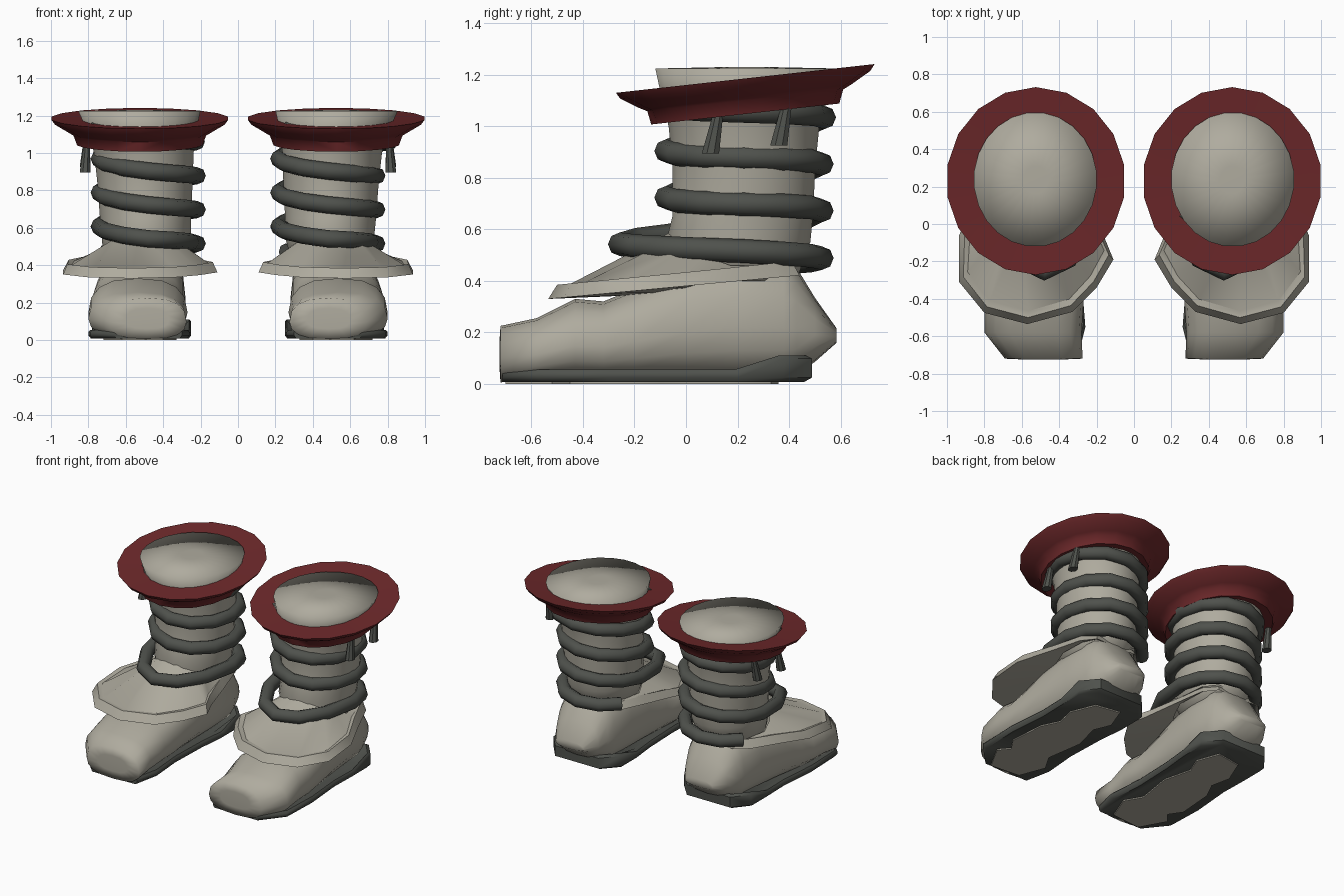
import bpy, bmesh, math
from mathutils import Vector

if "Cube" in bpy.data.objects:
    bpy.data.objects.remove(bpy.data.objects["Cube"])

def material(name, rgb):
    m = bpy.data.materials.new(name)
    m.diffuse_color = (*rgb, 1)
    m.use_nodes = True
    m.node_tree.nodes["Principled BSDF"].inputs["Base Color"].default_value = m.diffuse_color
    return m

LEATHER = material("pale leather", (0.43, 0.41, 0.345))
DARK = material("dark grey", (0.078, 0.083, 0.073))
RED = material("deep red", (0.155, 0.022, 0.024))

def loft(name, rings, mat, side=1, cap=(True, True), angle=40):
    """Skin a list of equal-length point rings; side = -1 mirrors in x."""
    bm = bmesh.new()
    vs = [[bm.verts.new((p[0] * side, p[1], p[2])) for p in r] for r in rings]
    n = len(vs[0])
    for a, b in zip(vs, vs[1:]):
        for i in range(n):
            j = (i + 1) % n
            bm.faces.new((a[i], a[j], b[j], b[i]))
    if cap[0]:
        bm.faces.new(vs[0][::-1])
    if cap[1]:
        bm.faces.new(vs[-1])
    bmesh.ops.recalc_face_normals(bm, faces=bm.faces)
    me = bpy.data.meshes.new(name)
    bm.to_mesh(me)
    bm.free()
    me.materials.append(mat)
    ob = bpy.data.objects.new(name, me)
    bpy.context.collection.objects.link(ob)
    bpy.ops.object.select_all(action='DESELECT')
    ob.select_set(True)
    bpy.context.view_layer.objects.active = ob
    bpy.ops.object.shade_smooth_by_angle(angle=math.radians(angle))
    return ob

def ellipse(cx, cy, rx, ry, zf, n=18):
    pts = []
    for i in range(n):
        t = math.tau * (i + 0.5) / n
        x, y = cx + rx * math.cos(t), cy + ry * math.sin(t)
        pts.append((x, y, zf(y)))
    return pts

def section(y, x0, x1, z0, z1, n=16):
    """Rounded foot section, widest below the middle."""
    pts = []
    for i in range(n):
        t = math.tau * i / n
        c, s = math.cos(t), math.sin(t)
        u = math.copysign(abs(c) ** 0.75, c)
        v = math.copysign(abs(s) ** 0.85, s)
        zm = z0 + (z1 - z0) * 0.42
        z = zm + v * ((z1 - zm) if v > 0 else (zm - z0))
        pts.append(((x0 + x1) / 2 + u * (x1 - x0) / 2, y, z))
    return pts

# y, x range, z range
FOOT = [(-0.724, 0.37, 0.60, 0.06, 0.17), (-0.72, 0.275, 0.69, 0.006, 0.225),
        (-0.58, 0.28, 0.80, 0.012, 0.255),
        (-0.43, 0.27, 0.80, 0.015, 0.33), (-0.32, 0.275, 0.795, 0.015, 0.32),
        (-0.20, 0.28, 0.785, 0.015, 0.37), (0.0, 0.28, 0.765, 0.015, 0.46),
        (0.2, 0.28, 0.745, 0.015, 0.50), (0.38, 0.29, 0.73, 0.02, 0.49),
        (0.43, 0.31, 0.71, 0.04, 0.45), (0.50, 0.34, 0.68, 0.085, 0.335),
        (0.585, 0.40, 0.62, 0.16, 0.215)]

# z, x range, y range; the last ring closes the top smoothly
LEG = [(0.40, 0.29, 0.72, -0.02, 0.43), (0.55, 0.25, 0.73, -0.08, 0.485),
       (0.65, 0.25, 0.74, -0.055, 0.495), (0.85, 0.24, 0.755, -0.055, 0.505),
       (1.0, 0.235, 0.772, -0.07, 0.52), (1.1, 0.225, 0.80, -0.095, 0.55),
       (1.224, 0.198, 0.857, -0.122, 0.597), (1.23, 0.46, 0.59, 0.16, 0.31)]

SOLE = [(0.30, -0.712), (0.66, -0.712), (0.79, -0.58), (0.80, -0.3), (0.775, 0.0),
        (0.78, 0.2), (0.78, 0.38), (0.69, 0.49), (0.35, 0.49), (0.25, 0.38),
        (0.25, 0.2), (0.27, 0.0), (0.28, -0.3), (0.26, -0.55)]

WEAR = [(0.40, -0.68), (0.62, -0.70), (0.72, -0.52), (0.66, -0.45), (0.72, -0.36),
        (0.70, -0.1), (0.64, 0.02), (0.67, 0.16), (0.60, 0.33), (0.42, 0.36),
        (0.36, 0.2), (0.41, 0.08), (0.36, -0.12), (0.40, -0.38), (0.33, -0.5)]

# apron rim outline, from the front round to the heel and back
RIM = [(0.57, -0.535), (0.80, -0.475), (0.935, -0.31), (0.935, -0.06), (0.84, 0.16),
       (0.76, 0.36), (0.68, 0.44), (0.35, 0.44), (0.27, 0.36), (0.21, 0.14),
       (0.155, -0.08), (0.11, -0.19), (0.20, -0.34), (0.33, -0.47)]

def apron_rings():
    """Sloping apron with a raised lip and a groove behind it."""
    cx, cy = 0.5, 0.2
    under, low, lip, groove, top = [], [], [], [], []
    for x, y in RIM:
        d = Vector((x - cx, y - cy)).normalized()
        z = 0.33 + 0.094 * (y + 0.53)
        k = 1 / math.sqrt((d.x / 0.24) ** 2 + (d.y / 0.27) ** 2)
        tx, ty = cx + d.x * k, cy + d.y * k
        tz = 0.585 - 0.125 * min(1, max(0, (ty + 0.07) / 0.2))
        low.append((x, y, z))
        lip.append((x - d.x * 0.035, y - d.y * 0.035, z + 0.055))
        w = min(0.07, math.hypot(x - tx, y - ty) * 0.6)
        groove.append((x - d.x * w, y - d.y * w, z + 0.05))
        top.append((tx, ty, tz))
        under.append((tx, ty, z + 0.02))
    return [under, low, lip, groove, top]

def tilt(dz):
    return lambda y: 1.13 + dz + 0.111 * (y + 0.27)

def coil_rings(side):
    """Descending helix with an eight-sided tube; both boots wind the same way."""
    path, per, turns = [], 12, 3.93
    for i in range(1, int(turns * per) + 1):
        t = i / per
        a = math.pi + math.tau * t
        fade = min(1, max(0, (1 - t) / 0.4))   # top loop follows the flaring leg
        x = (0.48 + 0.035 * fade) * side + (0.262 + 0.03 * fade) * math.cos(a)
        y = 0.225 + (0.302 + 0.015 * fade) * math.sin(a)
        if t > 3 and math.sin(a) < 0:          # lowest loop drops onto the instep
            y += 0.18 * math.sin(a)
        z = 1.15 - 0.181 * t + 0.02 * math.sin(a)
        if t > 3.25:                           # last half turn levels out
            z = 0.543 - 0.11 * (t - 3.25)
        path.append(Vector((x, y, z)))
    rings = []
    for i, p in enumerate(path):
        d = (path[min(i + 1, len(path) - 1)] - path[max(i - 1, 0)]).normalized()
        out = d.cross(Vector((0, 0, 1))).normalized()
        up = out.cross(d)
        rings.append([p + 0.046 * (out * math.cos(k * math.tau / 8) + up * math.sin(k * math.tau / 8))
                      for k in range(8)])
    return rings

for side, tag in ((1, "right"), (-1, "left")):
    loft(tag + "_foot", [section(*s) for s in FOOT], LEATHER, side, angle=110)
    loft(tag + "_leg", [ellipse((a + b) / 2, (c + d) / 2, (b - a) / 2, (d - c) / 2,
                                lambda y, z=z: z, 24) for z, a, b, c, d in LEG],
         LEATHER, side, angle=120)
    loft(tag + "_apron", apron_rings(), LEATHER, side, (False, False), 35)

    # sole, raised at the heel
    def heel(y):
        return 0.055 + 0.055 * min(1, max(0, (y - 0.2) / 0.18))
    def inset(k, zf):
        return [(0.53 + (x - 0.53) * k, -0.115 + (y + 0.115) * (1 if abs(y) > 0.7 else k), zf(y))
                for x, y in SOLE]
    loft(tag + "_sole", [inset(0.95, lambda y: 0.008), inset(1, lambda y: 0.025),
                         inset(1, lambda y: heel(y) - 0.012), inset(0.96, heel),
                         inset(0.82, lambda y: 0.05)], DARK, side, angle=50)
    loft(tag + "_sole_wear", [[(x, y, z) for x, y in WEAR] for z in (0.0, 0.009)], LEATHER, side)

    # tilted flaring collar
    prof = [(0.31, 0.335, -0.008), (0.479, 0.502, 0.0), (0.46, 0.485, -0.025),
            (0.385, 0.41, -0.07), (0.36, 0.38, -0.085), (0.34, 0.365, -0.138), (0.25, 0.28, -0.125)]
    loft(tag + "_collar", [ellipse(0.525, 0.23, rx, ry, tilt(dz)) for rx, ry, dz in prof],
         RED, side, (False, False), 50)

    # hanging cord ends on the outer side
    for k, (y, z) in enumerate(((0.105, 0.895), (0.37, 0.925))):
        loft(f"{tag}_cord_end_{k + 1}",
             [ellipse(0.818 - 0.012 * h, y + 0.035 * h - 0.01, r * 0.85, r, lambda _, q=z + 0.18 * h: q, 8)
              for h, r in ((0, 0.036), (0.25, 0.032), (0.7, 0.024), (1, 0.022))], DARK, side)

    loft(tag + "_coil", coil_rings(side), DARK, 1, angle=50)
